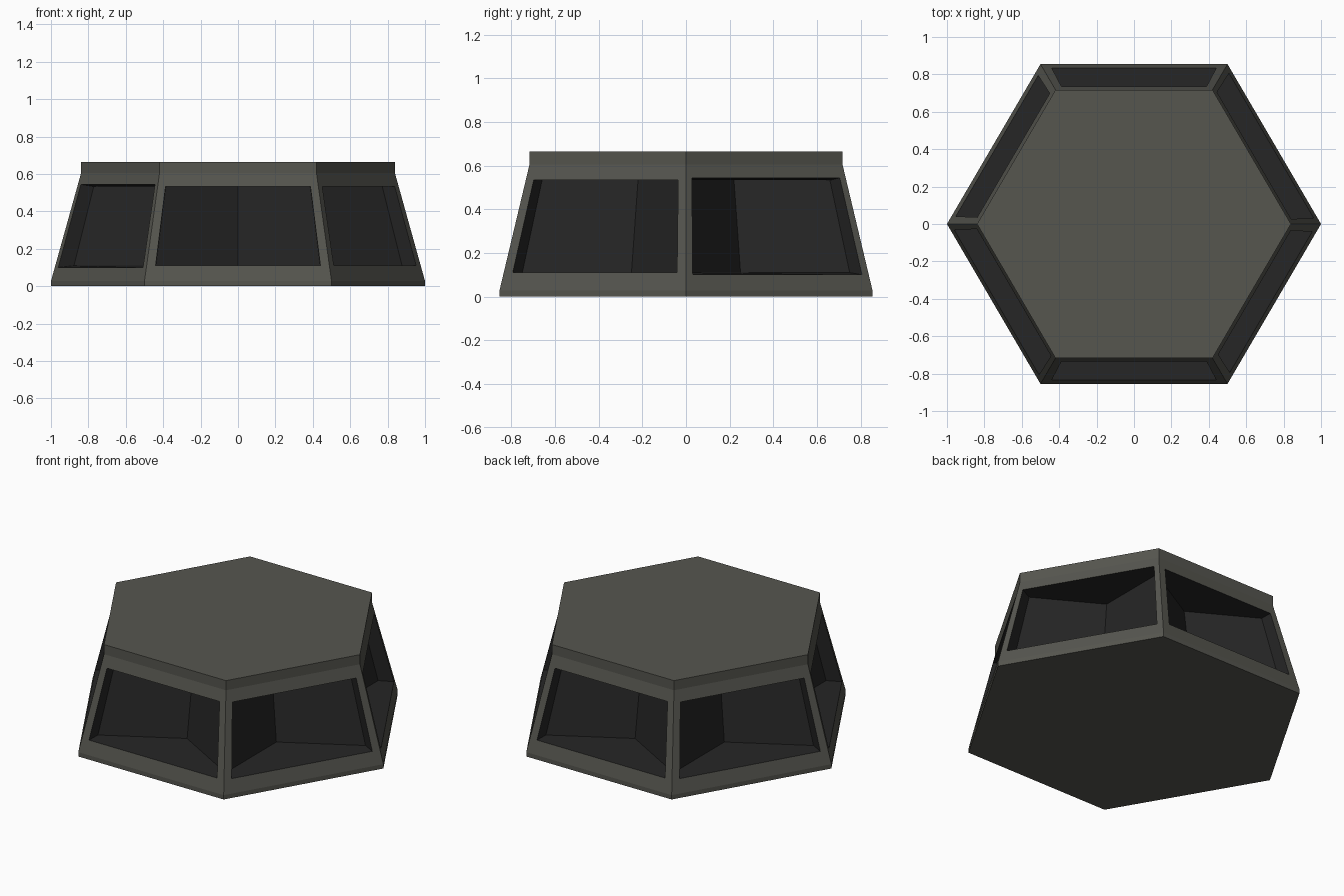
import bpy, bmesh, math
from mathutils import Matrix

if "Cube" in bpy.data.objects:
    bpy.data.objects.remove(bpy.data.objects["Cube"])

Z0, Z1, Z2, Z3 = 0.0, 0.027, 0.605, 0.665   # foot, slope start, slope end, top
TOP_SCALE = 0.839
SQUASH = 0.987                               # hexagon is slightly shallow in y
APOTHEM = math.sqrt(3) / 2


def material(name, rgb):
    m = bpy.data.materials.new(name)
    m.diffuse_color = (*rgb, 1)
    m.use_nodes = True
    m.node_tree.nodes["Principled BSDF"].inputs["Base Color"].default_value = m.diffuse_color
    return m


def scale_at(z):
    t = min(max((z - Z1) / (Z2 - Z1), 0), 1)
    return 1 + (TOP_SCALE - 1) * t


bm = bmesh.new()


def point(rot, x, y, z):
    s = scale_at(z)
    v = rot @ Matrix.Translation((x * s, y * s, z)).to_translation()
    return bm.verts.new((v.x, v.y * SQUASH, v.z))


def face(verts, mat=0):
    bm.faces.new(verts).material_index = mat


# Six sides, each a sloped frame around a wedge-shaped recess
for i in range(6):
    rot = Matrix.Rotation(math.radians(60 * i), 3, 'Z')
    rings = [(point(rot, -0.5, -APOTHEM, z), point(rot, 0.5, -APOTHEM, z))
             for z in (Z0, Z1, Z2, Z3)]
    for a, b in ((0, 1), (2, 3)):            # foot band and top lip
        face([rings[a][0], rings[a][1], rings[b][1], rings[b][0]])

    # Window opening; two opposite sides are slightly larger
    big = i in (2, 5)
    half, low, high = (0.463, 0.10, 0.544) if big else (0.451, 0.11, 0.533)
    win = [point(rot, x, -APOTHEM, z)
           for x, z in ((-half, low), (half, low), (half, high), (-half, high))]
    outer = [*rings[1], *reversed(rings[2])]
    for k in range(4):
        n = (k + 1) % 4
        face([outer[k], outer[n], win[n], win[k]])

    # Recess: straight jambs, then two walls meeting in a deep corner
    a = 0.449
    inner = []
    for z in (0.11, 0.533):
        inner.append([point(rot, x, y, z) for x, y in (
            (-a, -a * math.sqrt(3)), (0, -2 * a / math.sqrt(3)), (a, -a * math.sqrt(3)))])
    floor = [win[0], *inner[0], win[1]]
    ceiling = [win[3], *inner[1], win[2]]
    for k in range(4):
        face([floor[k], floor[k + 1], ceiling[k + 1], ceiling[k]], 1)
    face([floor[0], floor[4], *floor[3:0:-1]], 1)
    face(ceiling, 1)

# Top and bottom caps
for z, flip in ((Z0, True), (Z3, False)):
    ring = [point(Matrix.Rotation(math.radians(60 * k), 3, 'Z'), 1, 0, z) for k in range(6)]
    face(ring[::-1] if flip else ring)

bmesh.ops.remove_doubles(bm, verts=[v for v in bm.verts if v.co.z < Z1 + 0.01 or v.co.z > Z2 - 0.01],
                         dist=0.0005)
mesh = bpy.data.meshes.new("hexagonal_base")
bm.to_mesh(mesh)
bm.free()
mesh.materials.append(material("warm grey", (0.092, 0.092, 0.078)))
mesh.materials.append(material("near black", (0.019, 0.019, 0.019)))
obj = bpy.data.objects.new("hexagonal_base", mesh)
bpy.context.collection.objects.link(obj)
